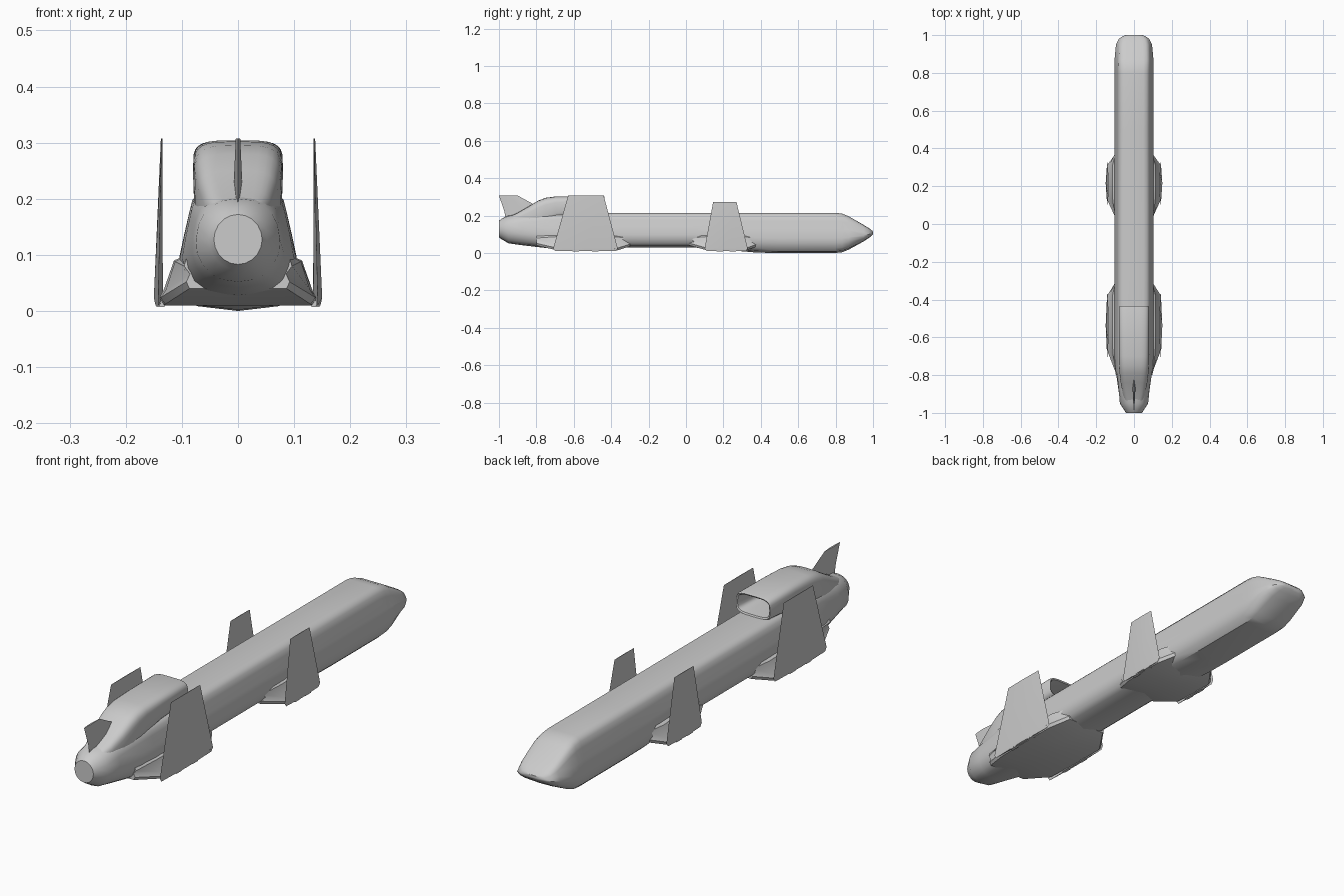
import bpy, bmesh, math

if "Cube" in bpy.data.objects:
    bpy.data.objects.remove(bpy.data.objects["Cube"])


def finish(name, bm, angle=35):
    bmesh.ops.recalc_face_normals(bm, faces=bm.faces)
    me = bpy.data.meshes.new(name)
    bm.to_mesh(me)
    bm.free()
    for p in me.polygons:
        p.use_smooth = True
    me.set_sharp_from_angle(angle=math.radians(angle))
    ob = bpy.data.objects.new(name, me)
    bpy.context.collection.objects.link(ob)
    return ob


def loft(name, rings, angle=35):
    """Skin a list of equal-length point rings and cap both ends."""
    bm = bmesh.new()
    vs = [[bm.verts.new(p) for p in r] for r in rings]
    n = len(vs[0])
    for a, b in zip(vs, vs[1:]):
        for i in range(n):
            j = (i + 1) % n
            bm.faces.new((a[i], a[j], b[j], b[i]))
    bm.faces.new(vs[0])
    bm.faces.new(vs[-1])
    return finish(name, bm, angle)


def mirrored(half):
    """Close a right-hand half profile (top centre to bottom centre)."""
    return half + [(-x, z) for x, z in half[-2:0:-1]]


# Fuselage: rounded trapezoid section morphing to a round tail
body_half = [(0, 1), (.48, 1), (.66, .975), (.78, .91), (.83, .8),
             (.92, .58), (1, .37), (.97, .25), (.88, .12), (.7, .04), (0, 0)]
PROFILE = mirrored(body_half)


def body_ring(y, w, z0, z1, round_amt):
    pts = []
    n = len(PROFILE)
    for i, (x, z) in enumerate(PROFILE):
        a = 2 * math.pi * i / n
        x += (math.sin(a) - x) * round_amt
        z += (.5 + .5 * math.cos(a) - z) * round_amt
        pts.append((w * x, y, z0 + (z1 - z0) * z))
    return pts


body_sections = [
    (-1.0, .043, .083, .172, 1), (-.985, .052, .073, .184, 1),
    (-.95, .076, .052, .2, .8), (-.88, .084, .042, .208, .5),
    (-.76, .1, .028, .213, .1), (-.68, .104, .022, .215, 0),
    (-.3, .104, .03, .215, 0), (.03, .104, .03, .215, 0),
    (.2, .104, .018, .215, 0), (.38, .104, .002, .215, 0),
    (.5, .104, 0, .215, 0), (.8, .104, 0, .215, 0),
    (.835, .104, .004, .21, 0), (.87, .103, .018, .196, 0),
    (.95, .096, .062, .15, .1), (.98, .082, .082, .132, .2),
    (.995, .06, .095, .12, .3), (1.0, .042, .102, .114, .4)]
loft("fuselage", [body_ring(*s) for s in body_sections])


# Air intake: rounded duct on the back, folded inward at its open mouth
def duct_ring(y, w, z0, z1, n=28, p=.5):
    pts = []
    for i in range(n):
        a = 2 * math.pi * i / n
        c, s = math.cos(a), math.sin(a)
        pts.append((w * math.copysign(abs(c) ** p, c), y,
                    (z0 + z1) / 2 + (z1 - z0) / 2 * math.copysign(abs(s) ** p, s)))
    return pts


duct_sections = [
    (-.96, .045, .1, .187), (-.9, .06, .11, .215), (-.84, .071, .12, .25),
    (-.79, .077, .135, .28), (-.75, .079, .155, .295), (-.7, .08, .18, .302),
    (-.6, .08, .2, .304), (-.445, .08, .212, .304), (-.435, .077, .216, .301),
    (-.438, .072, .222, .296), (-.48, .066, .226, .29), (-.62, .055, .23, .28)]
loft("air_intake", [duct_ring(*s) for s in duct_sections])


# Blade: sharp-edged slab with a thick middle
def blade_ring(y0, y1, x, t, z):
    m = (y0 + y1) / 2
    return [(x, y0, z), (x + t, m, z), (x, y1, z), (x - t, m, z)]


# Tail fin above the exhaust
loft("tail_fin", [blade_ring(-.965, -.76, 0, .009, .17),
                  blade_ring(-.97, -.74, 0, .008, .22),
                  blade_ring(-1.0, -.9, 0, .004, .307)])


# Belly fairings carrying the folded wings
def fairing_ring(y, w, zb, zt):
    half = [(0, .1), (.09, .1), (w * .35 + .064, zt), (w * .93, zb + .026),
            (w, zb + .012), (w * .94, zb), (0, zb)]
    return [(x, y, z) for x, z in mirrored(half)]


def fairing(name, back, b2, f2, front):
    loft(name, [fairing_ring(back, .092, .04, .08),
                fairing_ring(b2, .138, .012, .088),
                fairing_ring((b2 + f2) / 2, .143, .01, .09),
                fairing_ring(f2, .143, .01, .086),
                fairing_ring(front, .092, .035, .08)])


fairing("rear_wing_fairing", -.8, -.68, -.38, -.3)
fairing("forward_wing_fairing", .02, .12, .31, .38)

# Folded wings standing upright on each side, with hinge blocks below
wings = [("rear", -.71, -.365, -.63, -.44, .307),
         ("forward", .1, .33, .145, .27, .272)]
for label, y0, y1, t0, t1, zt in wings:
    for side, s in (("left", -1), ("right", 1)):
        loft(f"{label}_wing_{side}", [
            blade_ring(y0 + .01, y1 - .01, s * .142, .005, .01),
            blade_ring(y0, y1, s * .142, .008, .024),
            blade_ring(t0, t1, s * .136, .0015, zt)], 50)
        for k in (.35, .65):
            bm = bmesh.new()
            bmesh.ops.create_cube(bm, size=1)
            bmesh.ops.scale(bm, verts=bm.verts, vec=(.014, .035, .012))
            bmesh.ops.translate(bm, verts=bm.verts,
                                vec=(s * .138, y0 + (y1 - y0) * k, .013))
            finish(f"{label}_hinge_{side}", bm)
